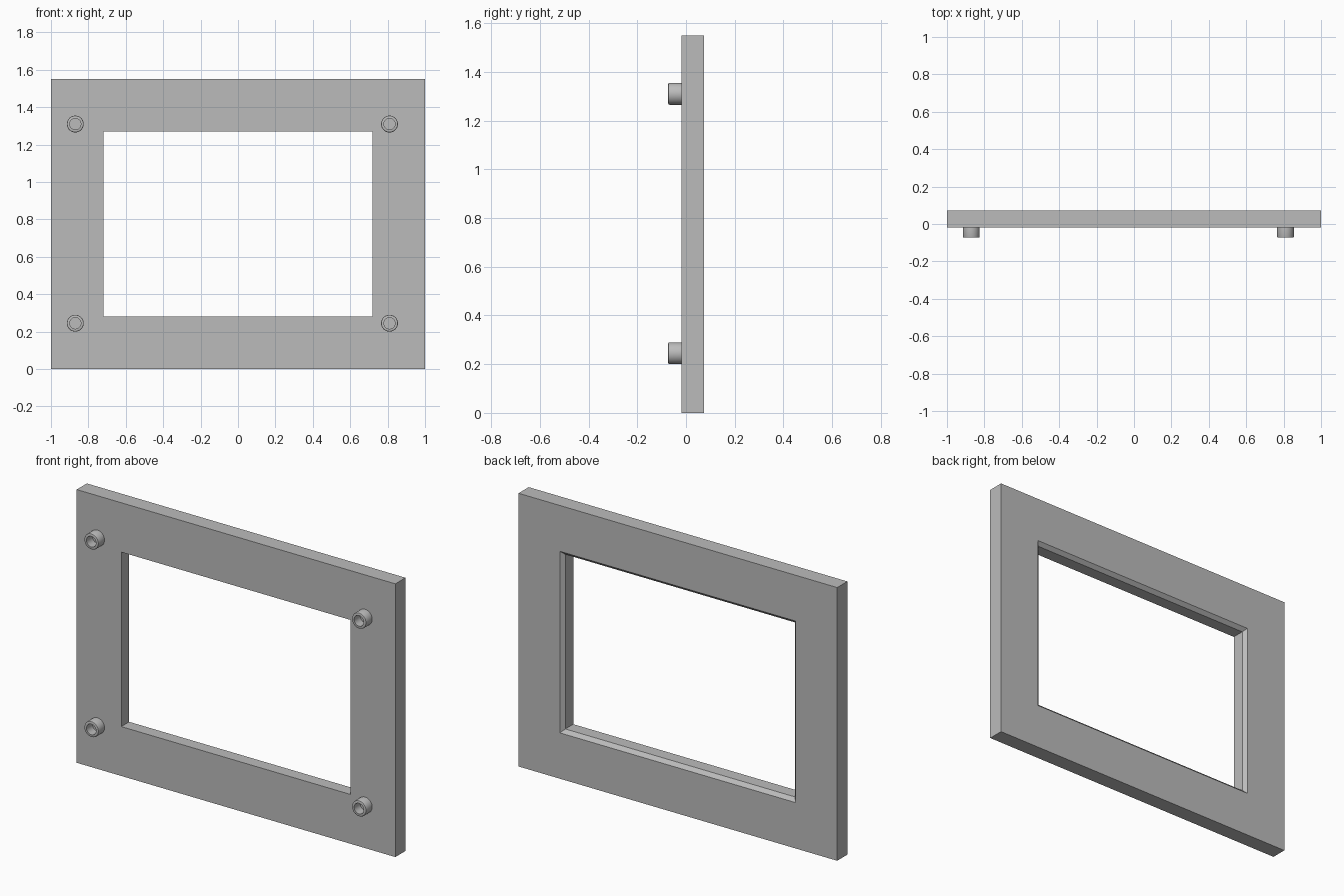
import bpy
import bmesh
import math
from mathutils import Matrix, Vector

cube = bpy.data.objects.get("Cube")
if cube:
    bpy.data.objects.remove(cube, do_unlink=True)

HEIGHT = 1.55
FRONT, BACK, TIP = -0.018, 0.073, -0.073
BORDER, CHAMFER = 0.28, 0.02

grey = bpy.data.materials.new("plain grey")
grey.use_nodes = True
grey.diffuse_color = (0.5, 0.5, 0.5, 1)
grey.node_tree.nodes["Principled BSDF"].inputs["Base Color"].default_value = grey.diffuse_color


def finish(bm, name):
    bmesh.ops.recalc_face_normals(bm, faces=bm.faces)
    mesh = bpy.data.meshes.new(name)
    bm.to_mesh(mesh)
    bm.free()
    mesh.materials.append(grey)
    obj = bpy.data.objects.new(name, mesh)
    bpy.context.collection.objects.link(obj)
    return obj


def bridge(bm, rings):
    for a, b in zip(rings, rings[1:]):
        n = len(a)
        for i in range(n):
            j = (i + 1) % n
            bm.faces.new((a[i], a[j], b[j], b[i]))


def rectangle(bm, inset, y):
    x, z = 1 - inset, HEIGHT / 2 - inset
    return [bm.verts.new((sx * x, y, HEIGHT / 2 + sz * z))
            for sx, sz in ((-1, -1), (1, -1), (1, 1), (-1, 1))]


# Frame plate: a border section swept round, chamfered at the back of the opening
bm = bmesh.new()
section = [(0, FRONT), (0, BACK), (BORDER - CHAMFER, BACK),
           (BORDER, BACK - CHAMFER), (BORDER, FRONT)]
rings = [rectangle(bm, inset, y) for inset, y in section]
bridge(bm, rings + rings[:1])
finish(bm, "frame_plate")


# Hollow mounting posts: a turned profile with a softened outer rim
def make_post(name, x, z):
    bm = bmesh.new()
    profile = [(0.045, FRONT), (0.045, TIP + 0.005), (0.0435, TIP + 0.0015),
               (0.04, TIP), (0.03, TIP), (0.03, FRONT - 0.001)]
    sides = 32
    rings = [[bm.verts.new((r * math.cos(math.tau * i / sides), y,
                            r * math.sin(math.tau * i / sides)))
              for i in range(sides)] for r, y in profile]
    bridge(bm, rings)
    bm.faces.new(rings[-1])
    bmesh.ops.transform(bm, matrix=Matrix.Translation(Vector((x, 0, z))), verts=bm.verts)
    post = finish(bm, name)
    bpy.ops.object.select_all(action="DESELECT")
    post.select_set(True)
    bpy.context.view_layer.objects.active = post
    bpy.ops.object.shade_smooth_by_angle(angle=math.radians(40))


for side, x in (("right", -0.87), ("left", 0.81)):
    for level, z in (("lower", 0.245), ("upper", 1.31)):
        make_post(f"{level}_{side}_post", x, z)
